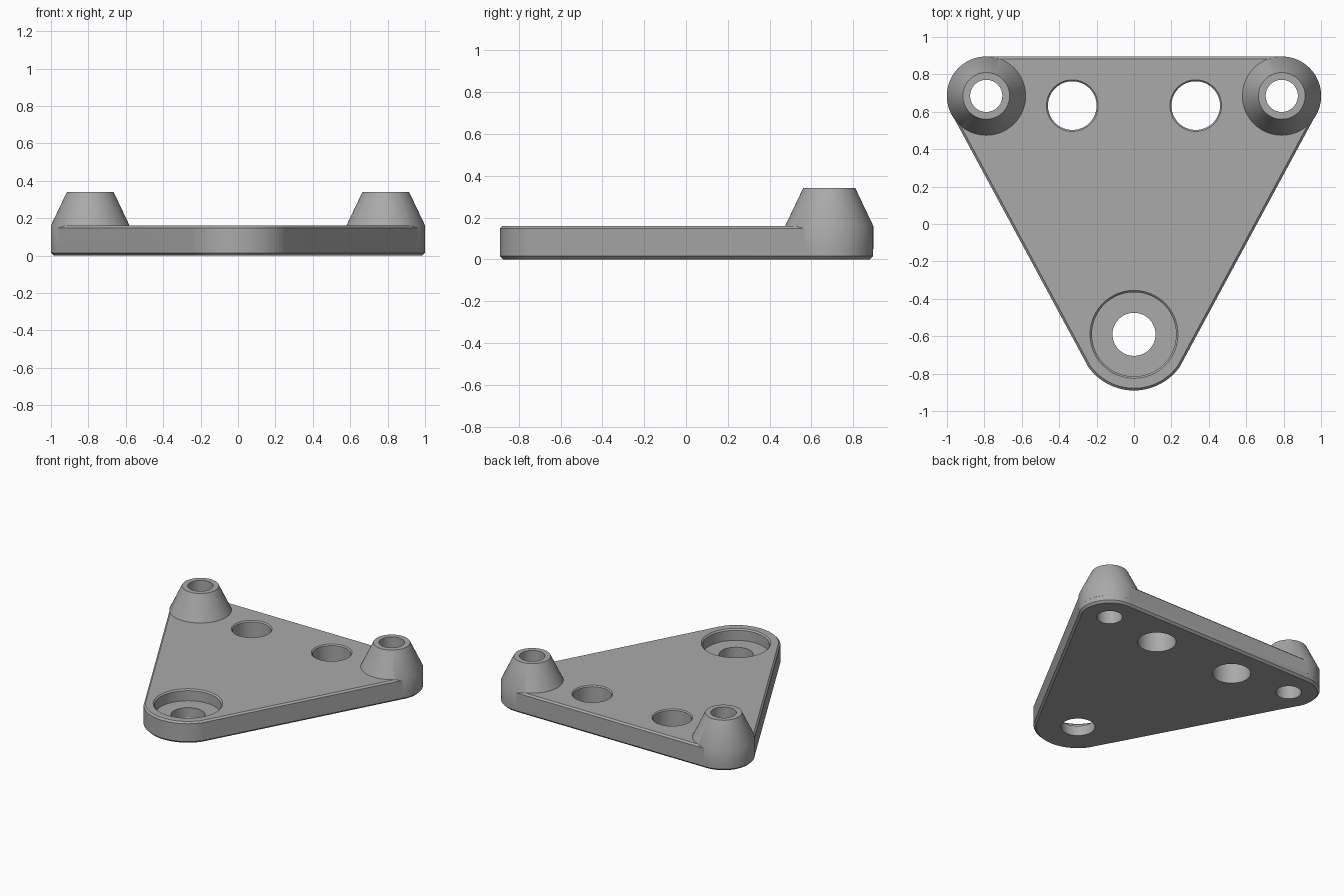
import bpy
import bmesh
from math import pi, sin, cos, asin, atan2, hypot

if "Cube" in bpy.data.objects:
    bpy.data.objects.remove(bpy.data.objects["Cube"])

HEIGHT, TOP = 0.16, 0.34
CORNER, CORNER_R = (0.79, 0.685), 0.21
NOSE, NOSE_R = (0, -0.59), 0.30
SEGS = 96

grey = bpy.data.materials.new("grey_metal")
grey.use_nodes = True
grey.diffuse_color = (0.4, 0.4, 0.4, 1)
grey.node_tree.nodes["Principled BSDF"].inputs["Base Color"].default_value = (0.4, 0.4, 0.4, 1)


def loft(name, rings):
    """Closed solid through a stack of equally long rings, bottom to top."""
    bm = bmesh.new()
    loops = [[bm.verts.new(p) for p in ring] for ring in rings]
    n = len(loops[0])
    for low, high in zip(loops, loops[1:]):
        for i in range(n):
            j = (i + 1) % n
            bm.faces.new((low[i], low[j], high[j], high[i]))
    bm.faces.new(loops[0][::-1])
    bm.faces.new(loops[-1])
    bmesh.ops.recalc_face_normals(bm, faces=bm.faces)
    mesh = bpy.data.meshes.new(name)
    bm.to_mesh(mesh)
    bm.free()
    obj = bpy.data.objects.new(name, mesh)
    bpy.context.collection.objects.link(obj)
    mesh.materials.append(grey)
    return obj


def arc(centre, r, start, end, z, steps):
    return [(centre[0] + r * cos(start + (end - start) * i / steps),
             centre[1] + r * sin(start + (end - start) * i / steps), z)
            for i in range(steps + 1)]


def turned(name, centre, profile):
    """Round solid from (radius, z) pairs."""
    return loft(name, [arc(centre, r, 0, 2 * pi, z, SEGS)[:-1] for r, z in profile])


def outline(inset, z):
    """Rounded triangle: two back corners and a larger front nose."""
    dx, dy = CORNER[0] - NOSE[0], CORNER[1] - NOSE[1]
    side = atan2(dy, dx) - pi / 2 - asin((CORNER_R - NOSE_R) / hypot(dx, dy)) * -1
    left, right = (CORNER[0], CORNER[1]), (-CORNER[0], CORNER[1])
    return (arc(left, CORNER_R - inset, side, pi / 2, z, 32)
            + arc(right, CORNER_R - inset, pi / 2, pi - side, z, 32)
            + arc(NOSE, NOSE_R - inset, pi - side, 2 * pi + side, z, 48))


def combine(target, other, operation):
    mod = target.modifiers.new("join", 'BOOLEAN')
    mod.operation, mod.solver, mod.object = operation, 'EXACT', other
    bpy.context.view_layer.objects.active = target
    bpy.ops.object.modifier_apply(modifier=mod.name)
    bpy.data.objects.remove(other)


# Plate with chamfered rims
plate = loft("mounting_plate", [outline(0.015, 0), outline(0, 0.015),
                                outline(0, HEIGHT - 0.012), outline(0.012, HEIGHT)])

# Tapered bosses, their bores and the two large plate holes
for s in (-1, 1):
    boss = (s * CORNER[0], CORNER[1])
    combine(plate, turned("boss", boss, [(0.2106, 0.05), (0.2106, HEIGHT), (0.125, TOP)]), 'UNION')
    combine(plate, turned("bore", boss, [(0.086, -0.1), (0.086, 0.5)]), 'DIFFERENCE')
    combine(plate, turned("hole", (s * 0.33, 0.633),
                          [(0.13, -0.1), (0.13, HEIGHT - 0.008), (0.138, HEIGHT), (0.138, 0.3)]),
            'DIFFERENCE')

# Counterbored hole in the nose
combine(plate, turned("counterbore", NOSE,
                      [(0.115, -0.1), (0.115, 0.075), (0.225, 0.075), (0.225, HEIGHT - 0.01),
                       (0.235, HEIGHT), (0.235, 0.3)]), 'DIFFERENCE')

# Smooth curved walls, keep rims crisp
bpy.ops.object.select_all(action='DESELECT')
plate.select_set(True)
bpy.context.view_layer.objects.active = plate
bpy.ops.object.shade_smooth_by_angle(angle=pi / 6)
